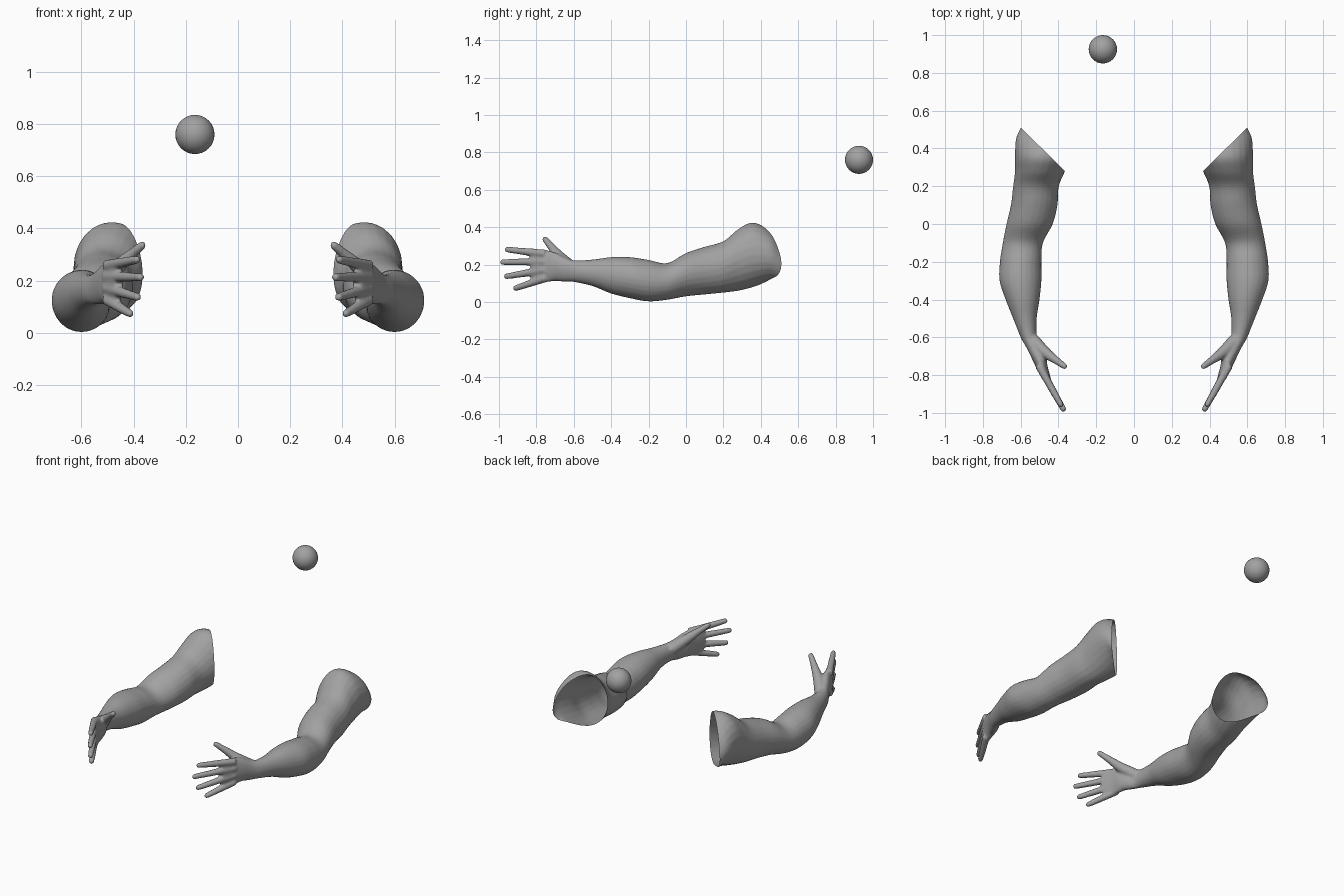
import bpy, bmesh
from math import cos, sin, pi, sqrt
from mathutils import Vector

cube = bpy.data.objects.get("Cube")
if cube:
    bpy.data.objects.remove(cube)

grey = bpy.data.materials.new("plain_grey")
grey.use_nodes = True
COLOUR = (0.36, 0.36, 0.36, 1)
grey.diffuse_color = COLOUR
grey.node_tree.nodes["Principled BSDF"].inputs["Base Color"].default_value = COLOUR

SIDES = 24


def add_object(name, mesh):
    mesh.materials.clear()
    mesh.materials.append(grey)
    mesh.polygons.foreach_set("use_smooth", [True] * len(mesh.polygons))
    ob = bpy.data.objects.new(name, mesh)
    bpy.context.collection.objects.link(ob)
    return ob


def spline(keys, steps=5):
    """Smooth interpolation through a list of equal-length tuples."""
    out = []
    for i in range(len(keys) - 1):
        a, b, c, d = (keys[min(max(i + k, 0), len(keys) - 1)] for k in (-1, 0, 1, 2))
        for s in range(steps):
            t = s / steps
            out.append([q + t * (r - p + t * (2 * p - 5 * q + 4 * r - w
                        + t * (3 * (q - r) + w - p))) / 2
                        for p, q, r, w in zip(a, b, c, d)])
    return out + [list(keys[-1])]


def loft(bm, sections):
    """Closed skin over (centre, half-width vector, half-height vector) ellipses."""
    rings = [[bm.verts.new(c + u * cos(2 * pi * k / SIDES) + v * sin(2 * pi * k / SIDES))
              for k in range(SIDES)] for c, u, v in sections]
    faces = [bm.faces.new(rings[0]), bm.faces.new(rings[-1])]
    for a, b in zip(rings, rings[1:]):
        for k in range(SIDES):
            n = (k + 1) % SIDES
            faces.append(bm.faces.new((a[k], a[n], b[n], b[k])))
    bmesh.ops.recalc_face_normals(bm, faces=faces)


def digit(bm, keys):
    """Round-tipped tube through (x, y, z, radius) keys."""
    pts = spline(keys)
    direction = (Vector(pts[-1][:3]) - Vector(pts[0][:3])).normalized()
    quat = direction.to_track_quat('Z', 'Y')
    u, v = quat @ Vector((1, 0, 0)), quat @ Vector((0, 1, 0))
    sections = [(Vector(p[:3]), u * p[3], v * p[3]) for p in pts]
    tip, r = sections[-1][0], pts[-1][3]
    for h in (0.4, 0.7, 0.9, 0.98):
        w = r * sqrt(1 - h * h)
        sections.append((tip + direction * r * h, u * w, v * w))
    loft(bm, sections)


# Arm outline from shoulder to knuckles: y, outer x, inner x, bottom z, top z
OUTLINE = [
    (.57, -.57, -.38, .13, .26), (.51, -.60, -.36, .10, .31),
    (.45, -.625, -.345, .11, .38), (.36, -.63, -.335, .08, .425),
    (.28, -.63, -.365, .06, .39), (.2, -.64, -.398, .05, .325),
    (.1, -.652, -.405, .04, .295), (0, -.675, -.43, .03, .262),
    (-.1, -.695, -.482, .012, .208), (-.2, -.71, -.49, .003, .225),
    (-.3, -.712, -.49, .02, .24), (-.4, -.68, -.5, .045, .24),
    (-.5, -.64, -.515, .085, .227), (-.6, -.60, -.513, .107, .223),
    (-.65, -.572, -.487, .108, .24), (-.7, -.547, -.465, .112, .265),
    (-.75, -.522, -.458, .105, .278), (-.8, -.495, -.445, .105, .28),
    (-.83, -.475, -.438, .125, .265)]

bm = bmesh.new()
loft(bm, [(Vector(((xo + xi) / 2, y, (zb + zt) / 2)),
           Vector(((xi - xo) / 2, 0, 0)), Vector((0, 0, (zt - zb) / 2)))
          for y, xo, xi, zb, zt in spline(OUTLINE)])

# Fingers fan out from the knuckles: base z, tip y, tip z
for base_z, tip_y, tip_z in ((.258, -.955, .28), (.216, -.98, .213),
                             (.172, -.96, .137), (.128, -.91, .074)):
    keys = []
    for t, r in ((0, .022), (.35, .02), (.65, .0185), (1, .0155)):
        y = -.75 + t * (tip_y + .75)
        keys.append((-.475 - (y + .8) * .56, y, base_z + t * (tip_z - base_z), r))
    digit(bm, keys)

# Thumb
digit(bm, [(-.53, -.62, .19, .036), (-.47, -.68, .245, .03),
           (-.415, -.72, .295, .021), (-.368, -.753, .335, .016)])

# Fuse the limb into one skin and soften the joins
mesh = bpy.data.meshes.new("arm_parts")
bm.to_mesh(mesh)
bm.free()
parts = add_object("arm_parts", mesh)
fuse = parts.modifiers.new("fuse", 'REMESH')
fuse.mode = 'VOXEL'
fuse.voxel_size = 0.0075
soften = parts.modifiers.new("soften", 'SMOOTH')
soften.factor = 0.5
soften.iterations = 4
graph = bpy.context.evaluated_depsgraph_get()
skin = bpy.data.meshes.new_from_object(parts.evaluated_get(graph))
bpy.data.objects.remove(parts)

# Slice the shoulder open on a slant
bm = bmesh.new()
bm.from_mesh(skin)
bmesh.ops.bisect_plane(bm, geom=bm.verts[:] + bm.edges[:] + bm.faces[:],
                       plane_co=(-.48, .393, 0), plane_no=(1, 1.02, 0), clear_outer=True)
bm.to_mesh(skin)
skin.name = "right_arm"
add_object("right_arm", skin)

# Mirrored arm
bmesh.ops.scale(bm, vec=(-1, 1, 1), verts=bm.verts)
bmesh.ops.reverse_faces(bm, faces=bm.faces)
mirrored = bpy.data.meshes.new("left_arm")
bm.to_mesh(mirrored)
bm.free()
add_object("left_arm", mirrored)

# Floating ball
bm = bmesh.new()
bmesh.ops.create_uvsphere(bm, u_segments=32, v_segments=16, radius=.075)
ball_mesh = bpy.data.meshes.new("ball")
bm.to_mesh(ball_mesh)
bm.free()
ball = add_object("ball", ball_mesh)
ball.location = (-.165, .925, .76)
